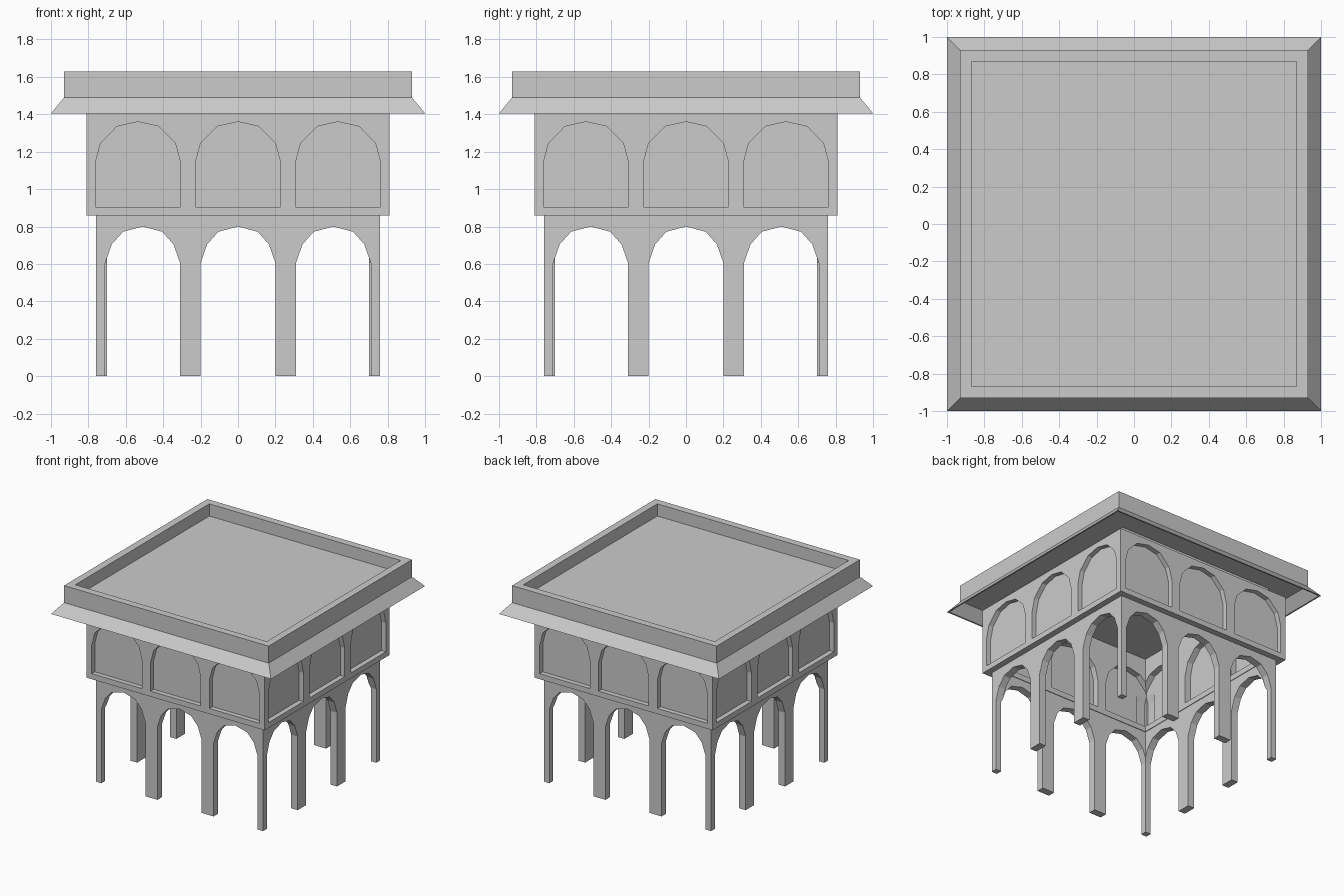
import bpy, bmesh, math
from mathutils import Matrix

if "Cube" in bpy.data.objects:
    bpy.data.objects.remove(bpy.data.objects["Cube"])


def make_object(name, bm):
    bmesh.ops.recalc_face_normals(bm, faces=bm.faces)
    mesh = bpy.data.meshes.new(name)
    bm.to_mesh(mesh)
    bm.free()
    obj = bpy.data.objects.new(name, mesh)
    bpy.context.collection.objects.link(obj)
    return obj


def square_loft(name, profile, closed):
    """Sweep a (half width, height) profile round a square; cap the ends if open."""
    bm = bmesh.new()
    loops = [[bm.verts.new((sx * r, sy * r, z))
              for sx, sy in ((-1, -1), (1, -1), (1, 1), (-1, 1))] for r, z in profile]
    pairs = list(zip(loops, loops[1:]))
    if closed:
        pairs.append((loops[-1], loops[0]))
    else:
        bm.faces.new(loops[0])
        bm.faces.new(loops[-1])
    for a, b in pairs:
        for i in range(4):
            j = (i + 1) % 4
            bm.faces.new((a[i], a[j], b[j], b[i]))
    return make_object(name, bm)


def ring(name, inner, outer, z0, z1):
    return square_loft(name, [(inner, z0), (outer, z0), (outer, z1), (inner, z1)], True)


def arch_outline(half, base):
    """Mirror the right half of an arch, adding its two feet."""
    right = [(half[0][0], base)] + half
    return right + [(-x, z) for x, z in reversed(right) if x > 0]


def cut_arches(target, outline, spacing, depths):
    """Cut three arches into each of the four sides, between the given depths."""
    bm = bmesh.new()
    for side in range(4):
        rot = Matrix.Rotation(side * math.pi / 2, 4, 'Z')
        for cx in (-spacing, 0, spacing):
            for near, far in depths:
                face = bm.faces.new([bm.verts.new(rot @ Matrix.Translation((cx + x, -near, z)).translation)
                                     for x, z in outline])
                res = bmesh.ops.extrude_face_region(bm, geom=[face], use_keep_orig=True)
                moved = [g for g in res['geom'] if isinstance(g, bmesh.types.BMVert)]
                step = (rot @ Matrix.Translation((0, near - far, 0))).translation
                bmesh.ops.translate(bm, verts=moved, vec=step)
    cutter = make_object(target.name + "_cutter", bm)
    cutter.hide_render = True
    mod = target.modifiers.new("arches", 'BOOLEAN')
    mod.operation = 'DIFFERENCE'
    mod.solver = 'EXACT'
    mod.use_self = True
    mod.object = cutter
    bpy.context.view_layer.objects.active = target
    bpy.ops.object.modifier_apply(modifier=mod.name)
    bpy.data.objects.remove(cutter)


# Open arcade at ground level
arcade = ring("lower_arcade", 0.70, 0.76, 0.0, 0.86)
low_arch = arch_outline([(0.2, 0.605), (0.165, 0.705), (0.105, 0.772), (0, 0.80)], -0.1)
cut_arches(arcade, low_arch, 0.51, [(0.85, 0.69)])

# Upper storey with blind arches, recessed outside and inside
upper = ring("upper_storey", 0.695, 0.81, 0.86, 1.405)
high_arch = arch_outline([(0.228, 1.14), (0.20, 1.245), (0.112, 1.335), (0, 1.36)], 0.905)
cut_arches(upper, high_arch, 0.535, [(0.85, 0.77), (0.745, 0.65)])

# Set-back collar carrying the roof
ring("roof_collar", 0.695, 0.72, 1.40, 1.49)

# Roof slab with sloping eave and parapet
square_loft("roof", [(0.87, 1.53), (0.87, 1.63), (0.93, 1.63), (0.93, 1.49),
                     (1.0, 1.405), (0.988, 1.405), (0.918, 1.488)], False)
